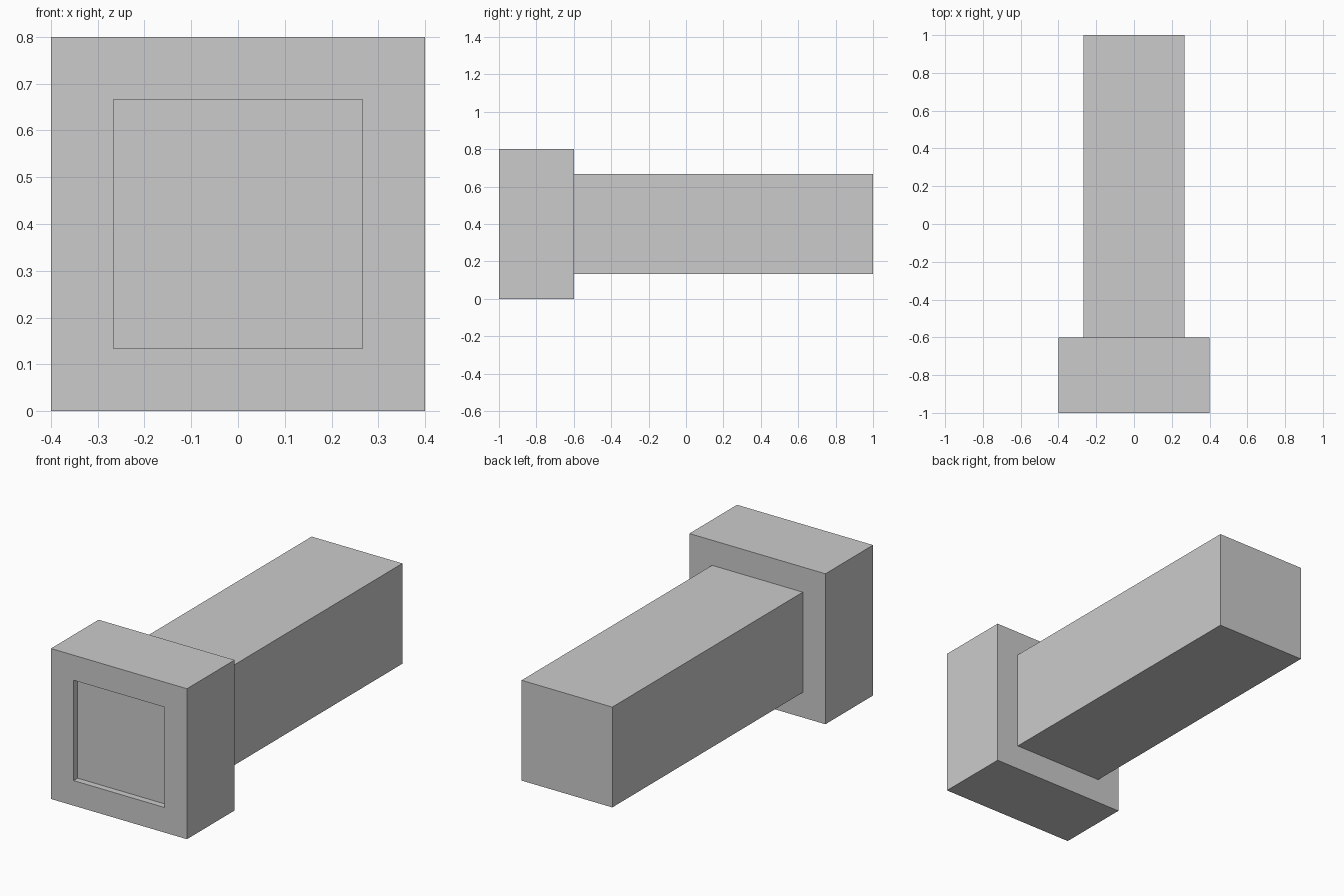
import bpy, bmesh
from mathutils import Matrix, Vector

if "Cube" in bpy.data.objects:
    bpy.data.objects.remove(bpy.data.objects["Cube"])

HEAD = 0.8        # head width and height
BORDER = 0.1333   # rim around the shaft and the recess


def face_towards(bm, sign):
    """Outermost face along +y or -y."""
    return max(bm.faces, key=lambda f: f.calc_center_median().y * sign)


def inset_and_push(bm, sign, dy):
    """Inset an end face by the rim width, then extrude it along y."""
    face = face_towards(bm, sign)
    bmesh.ops.inset_region(bm, faces=[face], thickness=BORDER, use_even_offset=True)
    new = bmesh.ops.extrude_discrete_faces(bm, faces=[face])["faces"][0]
    bmesh.ops.translate(bm, verts=new.verts, vec=Vector((0, dy, 0)))


# Square head block
bm = bmesh.new()
place = Matrix.Translation((0, -0.8, HEAD / 2)) @ Matrix.Diagonal((HEAD, 0.4, HEAD, 1))
bmesh.ops.create_cube(bm, size=1, matrix=place)

# Long shaft at the back, shallow recess in the front
inset_and_push(bm, 1, 1.6)
inset_and_push(bm, -1, 0.034)

bmesh.ops.recalc_face_normals(bm, faces=bm.faces)
mesh = bpy.data.meshes.new("square_peg")
bm.to_mesh(mesh)
bm.free()
bpy.context.collection.objects.link(bpy.data.objects.new("square_peg", mesh))
